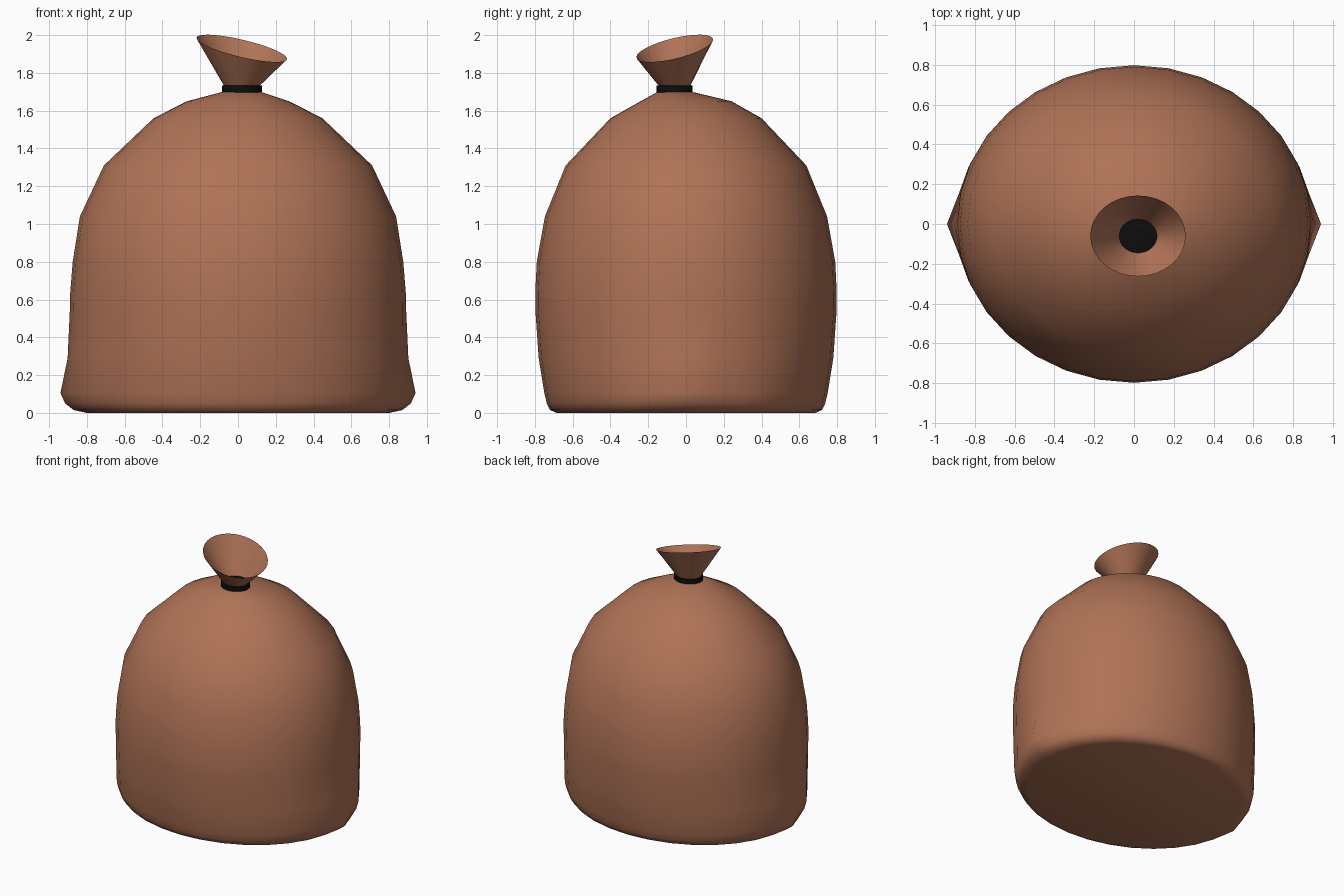
import bpy, bmesh, math

if "Cube" in bpy.data.objects:
    bpy.data.objects.remove(bpy.data.objects["Cube"])

SEG = 32


def make_material(name, rgb):
    m = bpy.data.materials.new(name)
    m.diffuse_color = (*rgb, 1)
    m.use_nodes = True
    m.node_tree.nodes["Principled BSDF"].inputs["Base Color"].default_value = m.diffuse_color
    return m


cloth = make_material("brown cloth", (0.43, 0.17, 0.093))
black = make_material("black cord", (0.004, 0.004, 0.004))


def ring(cx, cy, rx, ry, height, bump=0.0):
    """One oval loop; bump pulls out the two side points."""
    pts = []
    for i in range(SEG):
        a = 2 * math.pi * i / SEG
        c, s = math.cos(a), math.sin(a)
        x = cx + rx * c
        if i % (SEG // 2) == 0:
            x += bump * c
        y = cy + ry * s
        pts.append((x, y, height(x, y) if callable(height) else height))
    return pts


def loft(name, rings, mat, cap_bottom=False, cap_top=False, angle=60):
    bm = bmesh.new()
    loops = [[bm.verts.new(p) for p in r] for r in rings]
    for lo, hi in zip(loops, loops[1:]):
        for i in range(SEG):
            j = (i + 1) % SEG
            bm.faces.new((lo[i], lo[j], hi[j], hi[i]))
    if cap_bottom:
        bm.faces.new(loops[0][::-1])
    if cap_top:
        bm.faces.new(loops[-1])
    me = bpy.data.meshes.new(name)
    bm.to_mesh(me)
    bm.free()
    me.materials.append(mat)
    ob = bpy.data.objects.new(name, me)
    bpy.context.collection.objects.link(ob)
    bpy.ops.object.select_all(action='DESELECT')
    ob.select_set(True)
    bpy.context.view_layer.objects.active = ob
    bpy.ops.object.shade_smooth_by_angle(angle=math.radians(angle))
    return ob


NX, NY = 0.02, -0.06   # neck centre

# Sack body: half width, half depth, height, side bump
profile = [
    (0.80, 0.685, 0.0, 0), (0.86, 0.72, 0.015, 0.01), (0.885, 0.737, 0.05, 0.03),
    (0.90, 0.75, 0.105, 0.04), (0.892, 0.78, 0.29, 0.01), (0.89, 0.798, 0.55, 0),
    (0.888, 0.798, 0.64, 0), (0.875, 0.79, 0.80, 0), (0.837, 0.747, 1.04, 0),
    (0.71, 0.637, 1.31, 0), (0.447, 0.40, 1.56, 0), (0.27, 0.24, 1.65, 0),
]
rings = [ring(0, 0, rx, ry, z, b) for rx, ry, z, b in profile]
rings.append(ring(NX, NY, 0.10, 0.09, 1.70))
loft("sack_body", rings, cloth, cap_bottom=True, cap_top=True)

# Cord around the neck, closed across the neck opening
loft("neck_cord", [
    ring(NX, NY, 0.106, 0.095, 1.695),
    ring(NX, NY, 0.106, 0.095, 1.732),
    ring(NX, NY, 0.085, 0.077, 1.734),
], black, cap_bottom=True, cap_top=True, angle=30)


# Flared mouth with a slanted rim
def rim_height(x, y):
    return 1.93 - 0.23 * (x - NX) + 0.23 * (y - NY)


loft("sack_mouth", [
    ring(NX, NY, 0.093, 0.083, 1.73),
    ring(NX, NY, 0.24, 0.203, rim_height),
], cloth)
